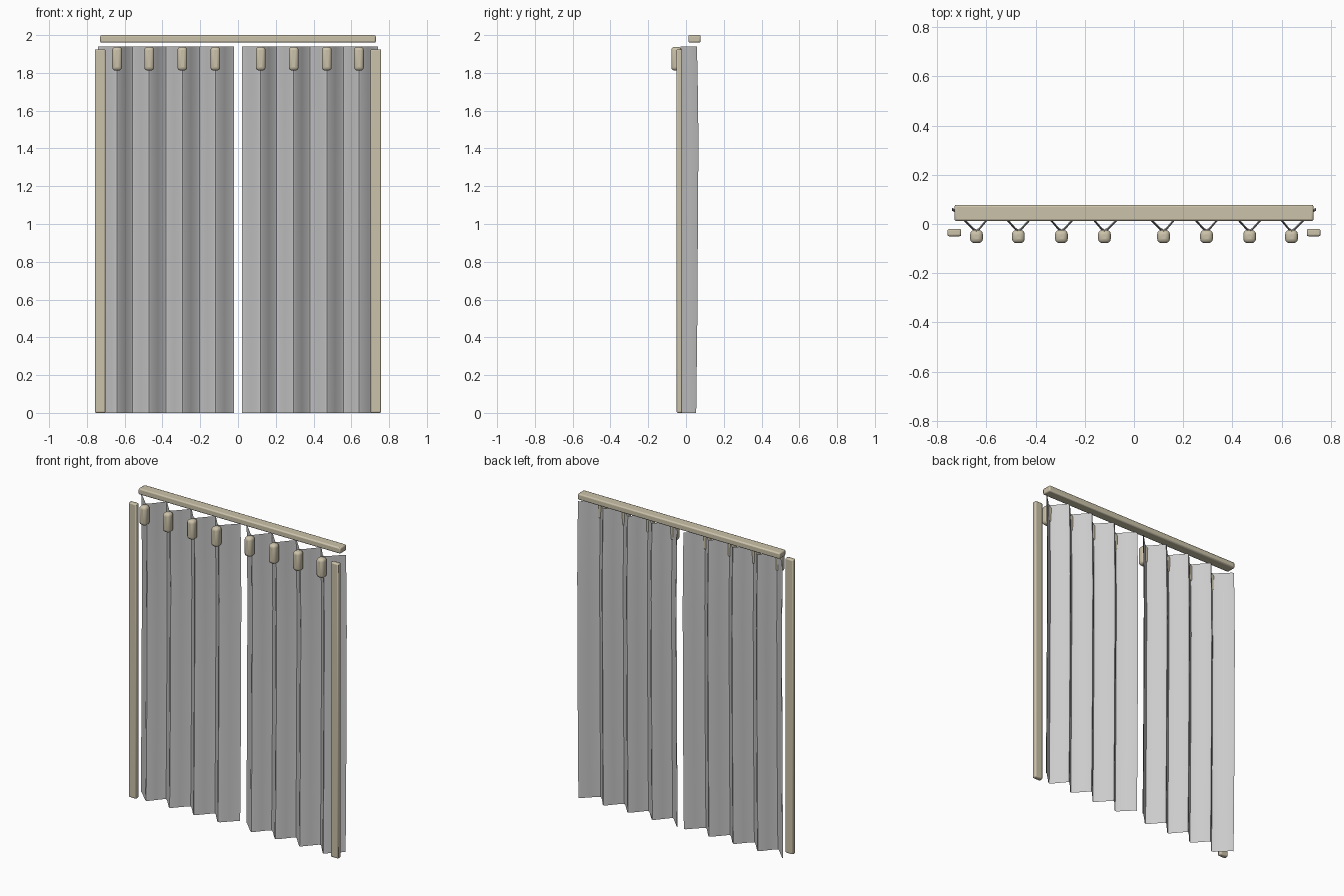
import bpy

cube = bpy.data.objects.get("Cube")
if cube:
    bpy.data.objects.remove(cube, do_unlink=True)


def material(name, colour):
    mat = bpy.data.materials.new(name)
    mat.use_nodes = True
    mat.diffuse_color = (*colour, 1)
    mat.node_tree.nodes["Principled BSDF"].inputs["Base Color"].default_value = (*colour, 1)
    return mat


WOOD = material("beige_wood", (0.60, 0.54, 0.40))
FABRIC = material("grey_fabric", (0.60, 0.60, 0.60))


def smooth(obj, angle):
    bpy.ops.object.select_all(action="DESELECT")
    obj.select_set(True)
    bpy.context.view_layer.objects.active = obj
    bpy.ops.object.shade_smooth_by_angle(angle=angle)


def rounded_box(name, low, high, bevel, segments):
    """Box between two corners with rounded edges."""
    centre = [(a + b) / 2 for a, b in zip(low, high)]
    size = [b - a for a, b in zip(low, high)]
    bpy.ops.mesh.primitive_cube_add(size=1, location=centre)
    obj = bpy.context.object
    obj.name = name
    obj.scale = size
    bpy.ops.object.transform_apply(location=False, rotation=False, scale=True)
    mod = obj.modifiers.new("rounded_edges", "BEVEL")
    mod.width = bevel
    mod.segments = segments
    obj.data.materials.append(WOOD)
    smooth(obj, 0.6)
    return obj


# Fold lines of one panel, alternating back and front
FOLDS = [0.022, 0.12, 0.205, 0.295, 0.38, 0.47, 0.558, 0.64, 0.74]
FRONT_Y, BACK_Y = -0.03, 0.058
# Softened course between two folds: (share of x, share of y)
EASE = [(0, 0), (0.12, 0.07), (0.5, 0.5), (0.88, 0.93)]
# Height and outward billow of each row of cloth
ROWS = [(0, -0.004), (0.5, 0.002), (1.0, 0.005), (1.45, 0.008), (1.75, 0.004), (1.94, 0)]


def curtain(name, side):
    """Pleated sheet of cloth on one side."""
    line = []
    for i in range(len(FOLDS) - 1):
        y0, y1 = (BACK_Y, FRONT_Y) if i % 2 == 0 else (FRONT_Y, BACK_Y)
        for u, v in EASE:
            line.append((FOLDS[i] + u * (FOLDS[i + 1] - FOLDS[i]), y0 + v * (y1 - y0)))
    line.append((FOLDS[-1], BACK_Y))
    n = len(line)
    verts = [(side * x, y + billow, z) for z, billow in ROWS for x, y in line]
    faces = []
    for r in range(len(ROWS) - 1):
        for c in range(n - 1):
            a = r * n + c
            quad = (a, a + 1, a + n + 1, a + n)
            faces.append(quad if side > 0 else quad[::-1])
    mesh = bpy.data.meshes.new(name)
    mesh.from_pydata(verts, [], faces)
    mesh.materials.append(FABRIC)
    obj = bpy.data.objects.new(name, mesh)
    bpy.context.collection.objects.link(obj)
    smooth(obj, 0.6)


# Top rail
rounded_box("top_rail", (-0.73, 0.012, 1.96), (0.73, 0.078, 2.0), 0.008, 2)

for label, side in (("left", 1), ("right", -1)):
    curtain(label + "_curtain", side)
    # Side post
    xs = sorted((side * 0.702, side * 0.758))
    rounded_box(label + "_post", (xs[0], -0.05, 0), (xs[1], -0.02, 1.925), 0.007, 2)
    # Tabs on the front folds
    for i, x in enumerate(FOLDS[1::2]):
        cx = side * x
        rounded_box(f"{label}_tab_{i + 1}", (cx - 0.026, -0.078, 1.812),
                    (cx + 0.026, -0.024, 1.938), 0.018, 3)
